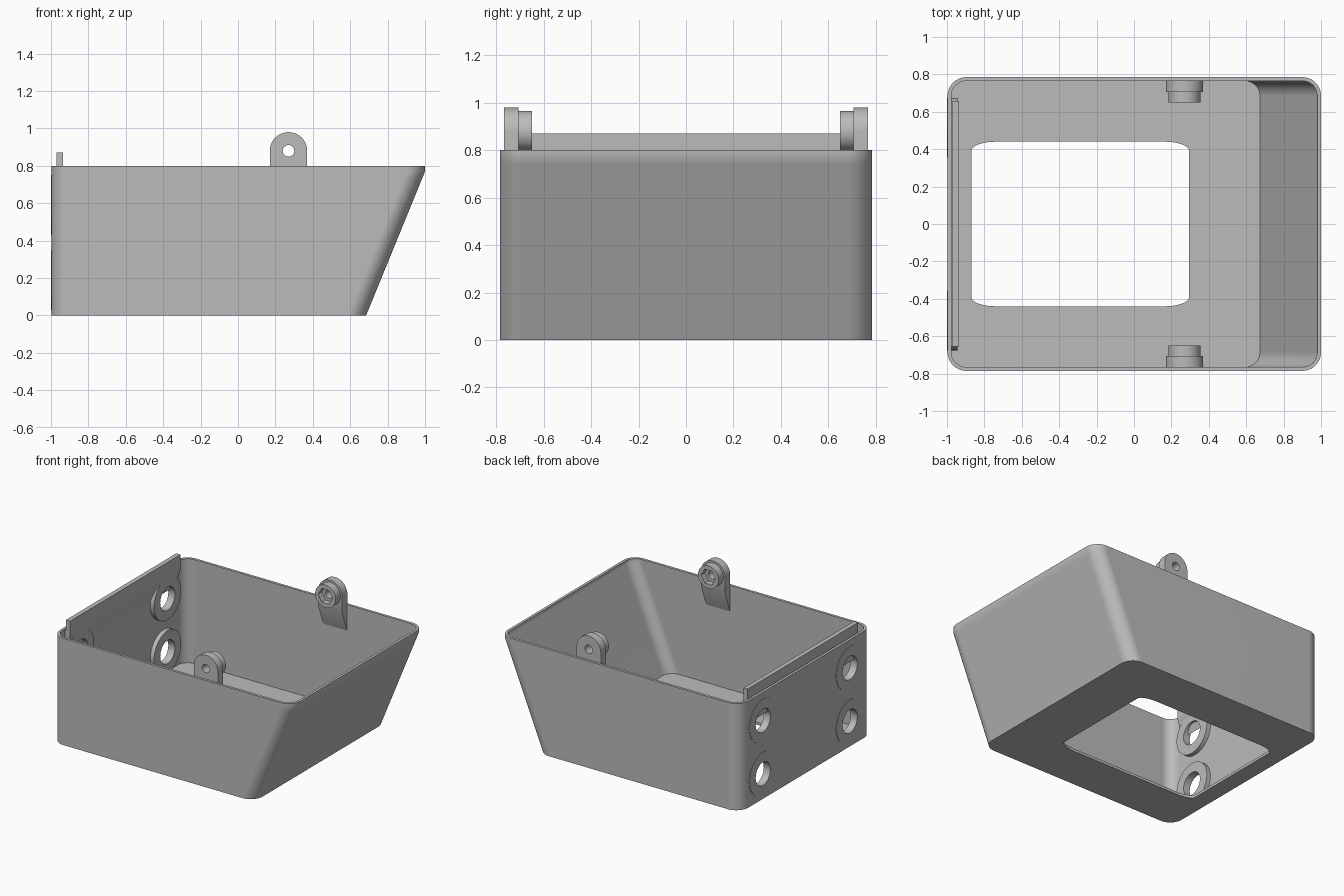
import bpy, bmesh, math
from mathutils import Vector

cube = bpy.data.objects.get("Cube")
if cube:
    bpy.data.objects.remove(cube)

grey = bpy.data.materials.new("plain grey")
grey.use_nodes = True
colour = (0.5, 0.5, 0.5, 1)
grey.diffuse_color = colour
grey.node_tree.nodes["Principled BSDF"].inputs["Base Color"].default_value = colour


def loft(name, loops, ring=False):
    """Skin equal-length loops; ring joins last to first, otherwise cap both ends."""
    bm = bmesh.new()
    rows = [[bm.verts.new(p) for p in loop] for loop in loops]
    pairs = list(zip(rows, rows[1:])) + ([(rows[-1], rows[0])] if ring else [])
    for a, b in pairs:
        for i in range(len(a)):
            bm.faces.new((a[i - 1], a[i], b[i], b[i - 1]))
    if not ring:
        bm.faces.new(rows[0])
        bm.faces.new(rows[-1])
    bmesh.ops.recalc_face_normals(bm, faces=bm.faces)
    mesh = bpy.data.meshes.new(name)
    bm.to_mesh(mesh)
    bm.free()
    ob = bpy.data.objects.new(name, mesh)
    bpy.context.collection.objects.link(ob)
    mesh.materials.append(grey)
    return ob


def select(ob):
    bpy.ops.object.select_all(action='DESELECT')
    bpy.context.view_layer.objects.active = ob
    ob.select_set(True)


def cut(ob, cutter):
    mod = ob.modifiers.new("cut", 'BOOLEAN')
    mod.operation, mod.solver, mod.object = 'DIFFERENCE', 'EXACT', cutter
    select(ob)
    bpy.ops.object.modifier_apply(modifier=mod.name)
    bpy.data.objects.remove(cutter)


def smooth(ob):
    select(ob)
    bpy.ops.object.shade_smooth_by_angle(angle=math.radians(30))
    mod = ob.modifiers.new("even normals", 'WEIGHTED_NORMAL')
    mod.keep_sharp = True


def rounded(x0, x1, half, rx, ry, z, steps=12):
    """Rounded rectangle loop at height z."""
    pts = []
    for k, (sx, sy) in enumerate([(1, 1), (-1, 1), (-1, -1), (1, -1)]):
        cx = x1 - rx if sx > 0 else x0 + rx
        for i in range(steps + 1):
            a = (k + i / steps) * math.pi / 2
            pts.append((cx + rx * math.cos(a), sy * (half - ry) + ry * math.sin(a), z))
    return pts


def circle(centre, r, axis, n=48):
    """Circle around the x or y axis."""
    pts = []
    for i in range(n):
        a = math.tau * i / n
        u, v = r * math.cos(a), r * math.sin(a)
        pts.append(Vector(centre) + Vector((0, u, v) if axis == 'x' else (u, 0, v)))
    return pts


# Open tray: one continuous skin from floor opening, round the outside, and back in
LEFT, WALL, FLOOR = -0.997, 0.02, 0.02
def slope(z):
    return min(1.0, 0.685 + 0.315 * z / 0.77)

def outer(z):
    return rounded(LEFT, slope(z), 0.785, 0.1, 0.1, z)

def inner(z):
    return rounded(LEFT + WALL, slope(z) - WALL, 0.765, 0.08, 0.08, z)

def opening(z):
    return rounded(-0.87, 0.295, 0.44, 0.13, 0.05, z)

tray = loft("tray_shell", [opening(0), outer(0), outer(0.74), outer(0.77), outer(0.8),
                           inner(0.8), inner(0.77), inner(FLOOR), opening(FLOOR)], ring=True)

# Cable holes with raised collars in the upright end wall
for side in (-1, 1):
    for z in (0.19, 0.59):
        y = side * 0.515
        cut(tray, loft("hole_cutter", [circle((x, y, z), 0.12, 'x') for x in (-1.1, -0.9)]))
        spec = [(-1.0, 0.16), (-0.945, 0.16), (-0.945, 0.087), (-1.0, 0.087)]
        smooth(loft("hole_collar", [circle((x, y, z), r, 'x') for x, r in spec], ring=True))
smooth(tray)

# Catch rail along the top of the end wall, tapered underneath
section = [(-0.97, 0.87), (-0.935, 0.87), (-0.935, 0.76), (-0.98, 0.62), (-0.98, 0.79), (-0.97, 0.79)]
loft("catch_rail", [[(x, y, z) for x, z in section] for y in (-0.655, 0.655)])

# Pair of screw lugs with hexagonal nut pockets facing inward
LX, LZ = 0.27, 0.88
def arch(y, bottom):
    pts = [(LX + 0.1 * math.cos(math.pi * i / 32), y, LZ + 0.1 * math.sin(math.pi * i / 32))
           for i in range(33)]
    return pts + [(LX - 0.1, y, bottom), (LX + 0.1, y, bottom)]

def disc(y, r, n=48):
    return circle((LX, y, LZ), r, 'y', n)

for side, label in ((-1, "front"), (1, "back")):
    plate = loft(label + "_lug_plate", [arch(side * 0.767, 0.6), arch(side * 0.707, 0.76)])
    boss = loft(label + "_nut_boss", [disc(side * 0.71, 0.085), disc(side * 0.65, 0.085)])
    cut(boss, loft("nut_cutter", [disc(side * 0.695, 0.06, 6), disc(side * 0.6, 0.06, 6)]))
    for part in (plate, boss):
        cut(part, loft("screw_cutter", [disc(side * 0.6, 0.031, 32), disc(side * 0.85, 0.031, 32)]))
        smooth(part)
